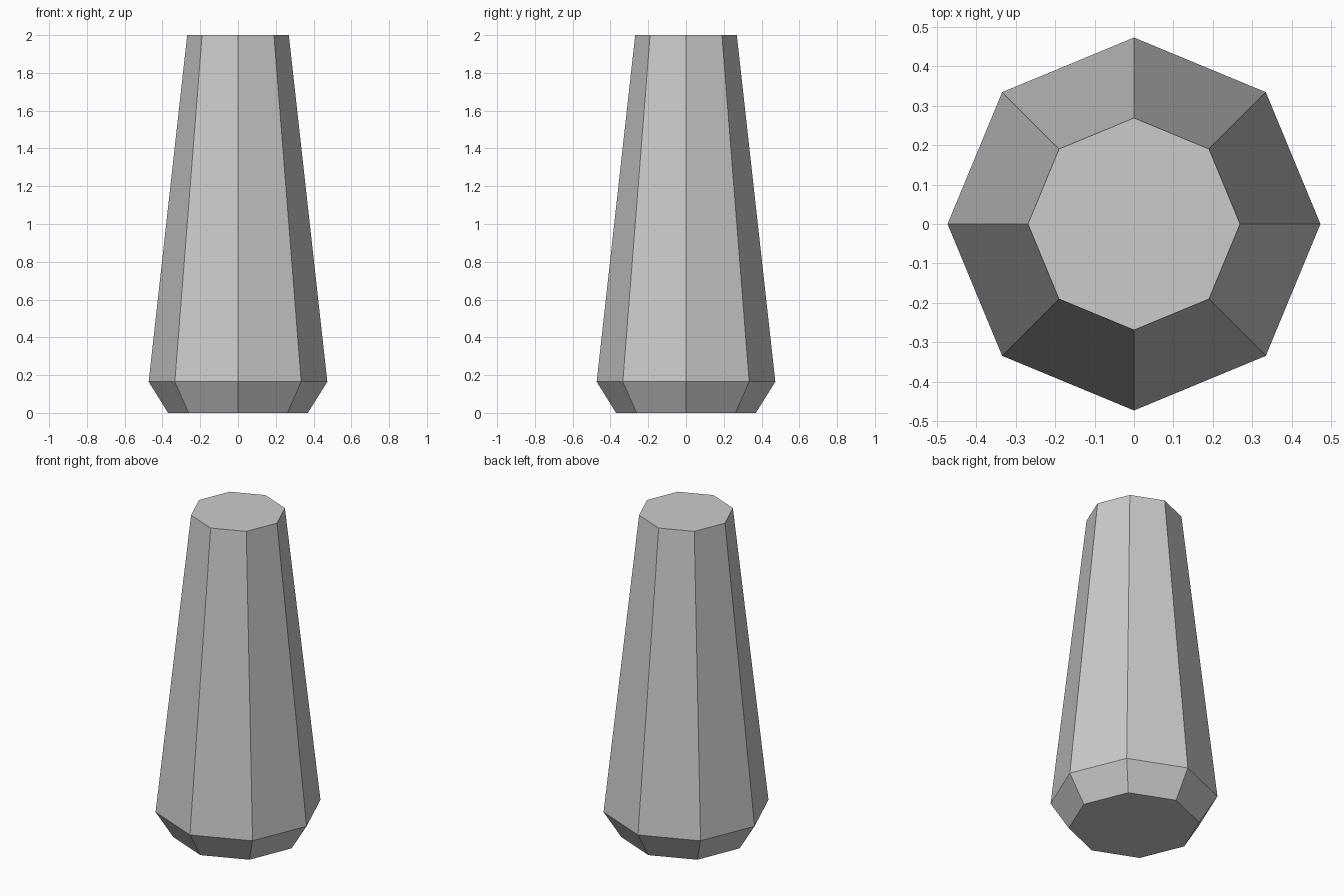
import bpy, bmesh
from math import cos, sin, tau

if "Cube" in bpy.data.objects:
    bpy.data.objects.remove(bpy.data.objects["Cube"])

SIDES = 8
# Profile from base to top: (radius, height)
PROFILE = [(0.37, 0.0), (0.473, 0.165), (0.269, 2.0)]

# Tapered octagonal post with a chamfered foot
bm = bmesh.new()
rings = [[bm.verts.new((r * cos(tau * i / SIDES), r * sin(tau * i / SIDES), z))
          for i in range(SIDES)] for r, z in PROFILE]

# Side facets
for low, high in zip(rings, rings[1:]):
    for i in range(SIDES):
        j = (i + 1) % SIDES
        bm.faces.new((low[i], low[j], high[j], high[i]))

# Flat end caps
bm.faces.new(rings[0][::-1])
bm.faces.new(rings[-1])

mesh = bpy.data.meshes.new("tapered_post")
bm.to_mesh(mesh)
bm.free()
bpy.context.collection.objects.link(bpy.data.objects.new("tapered_post", mesh))
